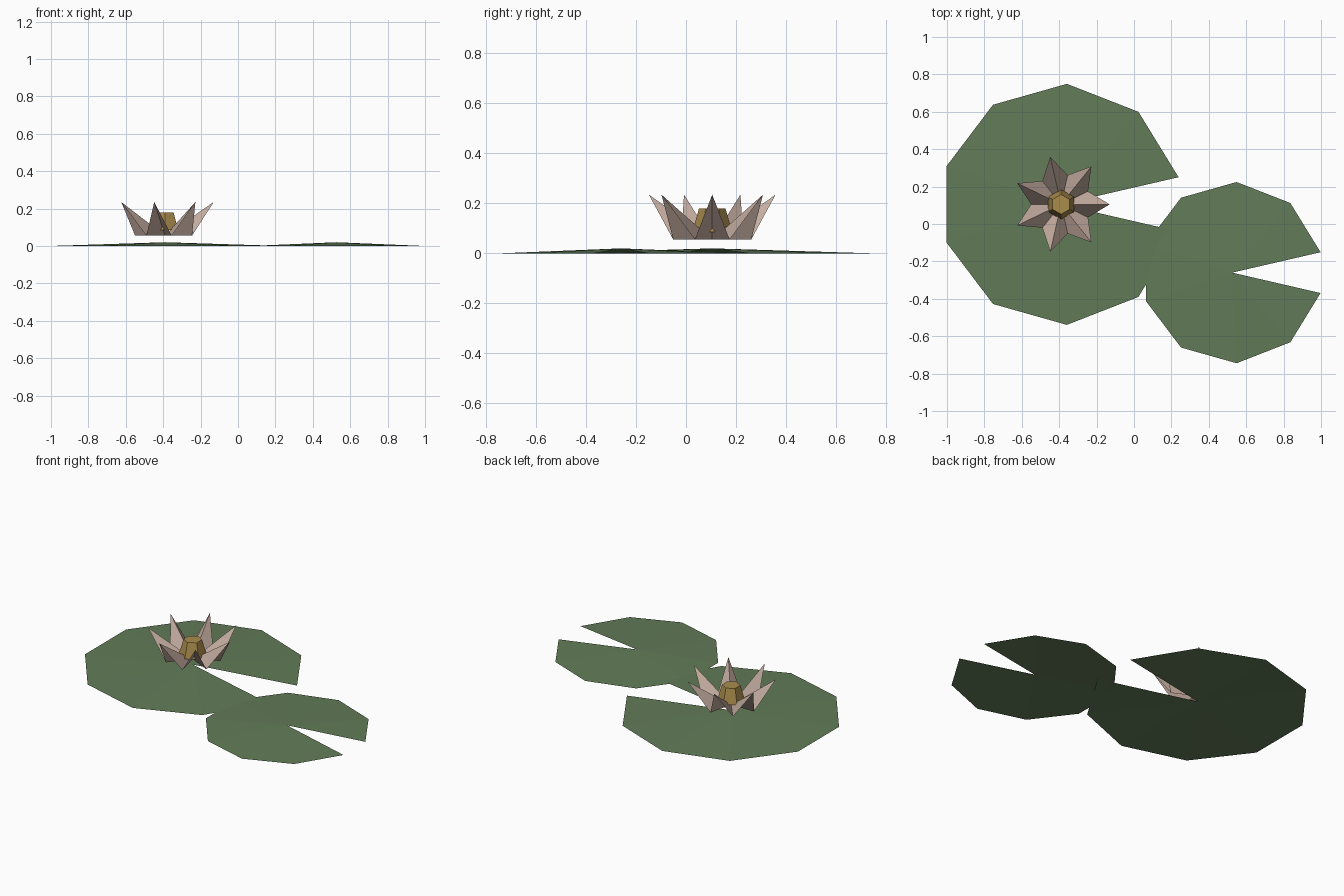
import bpy
from math import cos, sin, radians, pi

default = bpy.data.objects.get("Cube")
if default:
    bpy.data.objects.remove(default, do_unlink=True)


def make_material(name, rgb):
    mat = bpy.data.materials.new(name)
    mat.use_nodes = True
    mat.diffuse_color = (*rgb, 1)
    mat.node_tree.nodes["Principled BSDF"].inputs["Base Color"].default_value = (*rgb, 1)
    return mat


def make_object(name, verts, faces, mat, location):
    mesh = bpy.data.meshes.new(name)
    mesh.from_pydata(verts, [], faces)
    mesh.materials.append(mat)
    obj = bpy.data.objects.new(name, mesh)
    obj.location = location
    bpy.context.collection.objects.link(obj)
    return obj


def polar(radius, angle, z):
    return (radius * cos(angle), radius * sin(angle), z)


leaf_green = make_material("leaf green", (0.122, 0.2, 0.098))
petal_pink = make_material("petal pink", (0.56, 0.42, 0.355))
centre_gold = make_material("centre gold", (0.40, 0.262, 0.075))


# Lily pads: shallow open cones with a notch facing +x
def lily_pad(name, x, y, radius, rim_points=10, notch=radians(13)):
    step = (2 * pi - 2 * notch) / (rim_points - 1)
    verts = [(0, 0, 0.02)]
    verts += [polar(radius, notch + i * step, 0) for i in range(rim_points)]
    faces = [(0, i, i + 1) for i in range(1, rim_points)]
    return make_object(name, verts, faces, leaf_green, (x, y, 0))


lily_pad("large_lily_pad", -0.39, 0.105, 0.645)
lily_pad("small_lily_pad", 0.525, -0.26, 0.485)

# Flower petals: folded kites sharing the flower centre, ridge on top
flower = (-0.39, 0.105, 0.055)
PETALS = 7
for i in range(PETALS):
    a = 2 * pi * i / PETALS
    half = pi / PETALS
    verts = [(0, 0, 0), polar(0.16, a - half, 0),
             polar(0.26, a, 0.18), polar(0.16, a + half, 0)]
    make_object(f"petal_{i + 1}", verts, [(0, 1, 2), (0, 2, 3)], petal_pink, flower)

# Flower centre: tapered hexagonal block
bpy.ops.mesh.primitive_cone_add(vertices=6, radius1=0.08, radius2=0.053, depth=0.095,
                                location=(flower[0], flower[1], 0.1325))
centre = bpy.context.object
centre.name = "flower_centre"
centre.data.materials.append(centre_gold)
